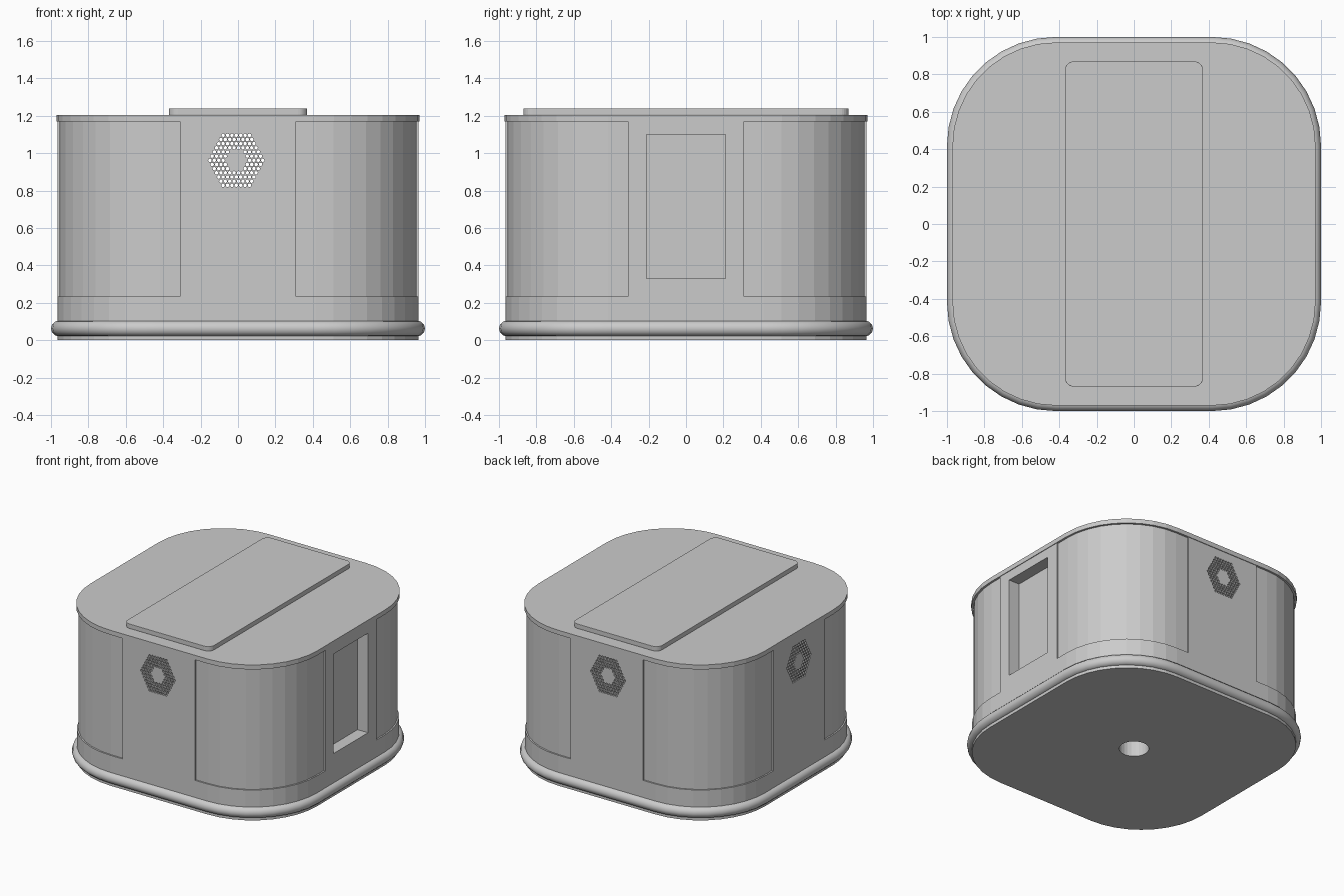
import bpy, bmesh
from math import sin, cos, pi, radians
from mathutils import Matrix, Vector

cube = bpy.data.objects.get("Cube")
if cube:
    bpy.data.objects.remove(cube, do_unlink=True)

grey = bpy.data.materials.new("light_grey")
grey.use_nodes = True
grey.diffuse_color = (0.6, 0.6, 0.6, 1)
grey.node_tree.nodes["Principled BSDF"].inputs["Base Color"].default_value = (0.6, 0.6, 0.6, 1)


def arc(cx, cy, r, start, end, steps):
    angles = [radians(start + (end - start) * i / steps) for i in range(steps + 1)]
    return [(cx + r * cos(a), cy + r * sin(a)) for a in angles]


def rounded(hx, hy, r, steps=9):
    pts = []
    for sx, sy, start in ((1, 1, 0), (-1, 1, 90), (-1, -1, 180), (1, -1, 270)):
        pts += arc(sx * (hx - r), sy * (hy - r), r, start, start + 90, steps)
    return pts


def circle(x, y, r, sides):
    return arc(x, y, r, 0, 360, sides)[:-1]


def rect(hx, y0, y1):
    return [(-hx, y0), (hx, y0), (hx, y1), (-hx, y1)]


def curve_mesh(name, loops, setup, matrix=Matrix()):
    """Closed outlines turned into a mesh object by the curve settings."""
    curve = bpy.data.curves.new(name, 'CURVE')
    for loop in loops:
        spline = curve.splines.new('POLY')
        spline.points.add(len(loop) - 1)
        for point, (x, y) in zip(spline.points, loop):
            point.co = (x, y, 0, 1)
        spline.use_cyclic_u = True
    for key, value in setup.items():
        setattr(curve, key, value)
    helper = bpy.data.objects.new(name + "_path", curve)
    bpy.context.collection.objects.link(helper)
    graph = bpy.context.evaluated_depsgraph_get()
    mesh = bpy.data.meshes.new_from_object(helper.evaluated_get(graph))
    bpy.data.objects.remove(helper, do_unlink=True)
    bpy.data.curves.remove(curve)
    bm = bmesh.new()
    bm.from_mesh(mesh)
    bmesh.ops.remove_doubles(bm, verts=bm.verts, dist=0.0002)
    bm.transform(matrix)
    bmesh.ops.recalc_face_normals(bm, faces=bm.faces)
    bm.to_mesh(mesh)
    bm.free()
    mesh.materials.clear()
    mesh.materials.append(grey)
    mesh.shade_flat()
    obj = bpy.data.objects.new(name, mesh)
    bpy.context.collection.objects.link(obj)
    return obj


def slab(name, loops, low, high, matrix=Matrix()):
    setup = dict(dimensions='2D', fill_mode='BOTH', extrude=(high - low) / 2)
    return curve_mesh(name, loops, setup, matrix @ Matrix.Translation((0, 0, (low + high) / 2)))


def turn(degrees):
    return Matrix.Rotation(radians(degrees), 4, 'Z')


upright = Matrix.Rotation(pi / 2, 4, 'X')
floor_top, wall_top, side, half_width = 0.235, 1.17, 0.966, 0.31

# Base with a round drain hole
slab("base", [rounded(side, side, 0.55), circle(0, 0, 0.105, 24)], 0, floor_top)

# Rounded bead around the foot
bead = curve_mesh("base_bead", [rounded(0.958, 0.958, 0.54)],
                  dict(dimensions='3D', bevel_depth=0.042, bevel_resolution=4),
                  Matrix.Translation((0, 0, 0.063)))
bpy.context.view_layer.objects.active = bead
bead.select_set(True)
bpy.ops.object.shade_smooth_by_angle(angle=radians(40))
bead.select_set(False)

# Recessed rounded corner walls
c = side - 0.55
outer, inner = 0.955, 0.906
corner = ([(half_width, -outer)] + arc(c, -c, outer - c, -90, 0, 9) + [(outer, -half_width)]
          + [(inner, -half_width)] + arc(c, -c, inner - c, 0, -90, 9) + [(half_width, -inner)])
for i, label in enumerate(("front_left", "back_left", "back_right", "front_right")):
    slab(label + "_corner", [corner], floor_top, wall_top, turn(90 * i))


# Hexagonal ring of small round vent holes
def vent_holes(cx, cz, pitch=0.0235, row=0.0223):
    holes = []
    for q in range(-6, 7):
        for r in range(-6, 7):
            if 3 <= max(abs(q), abs(r), abs(q + r)) <= 6:
                holes.append(circle(cx + pitch * (q + r / 2), cz + row * r, 0.0095, 8))
    return holes


# Vented side panels
wall = rect(half_width, floor_top, wall_top)
for label, angle, offset in (("front", 0, -0.009), ("back", 180, 0.009), ("right", 270, 0)):
    slab(label + "_vent_panel", [wall] + vent_holes(offset, 0.962),
         inner, side, turn(angle) @ upright)

# Panel with a rectangular pocket
left = turn(90) @ upright
slab("left_pocket_panel", [wall, rect(0.21, 0.33, 1.1)], side - 0.09, side, left)
slab("pocket_back", [rect(0.25, 0.29, 1.14)], side - 0.12, side - 0.09, left)

# Lid and raised top plate
slab("lid", [rounded(0.971, 0.971, 0.555)], wall_top, 1.205)
plate = slab("top_plate", [rounded(0.37, 0.87, 0.05, 6)], 1.205, 1.24)
bevel = plate.modifiers.new("soft_edge", 'BEVEL')
bevel.width = 0.005
bevel.segments = 2
bevel.limit_method = 'ANGLE'
bevel.angle_limit = radians(60)
